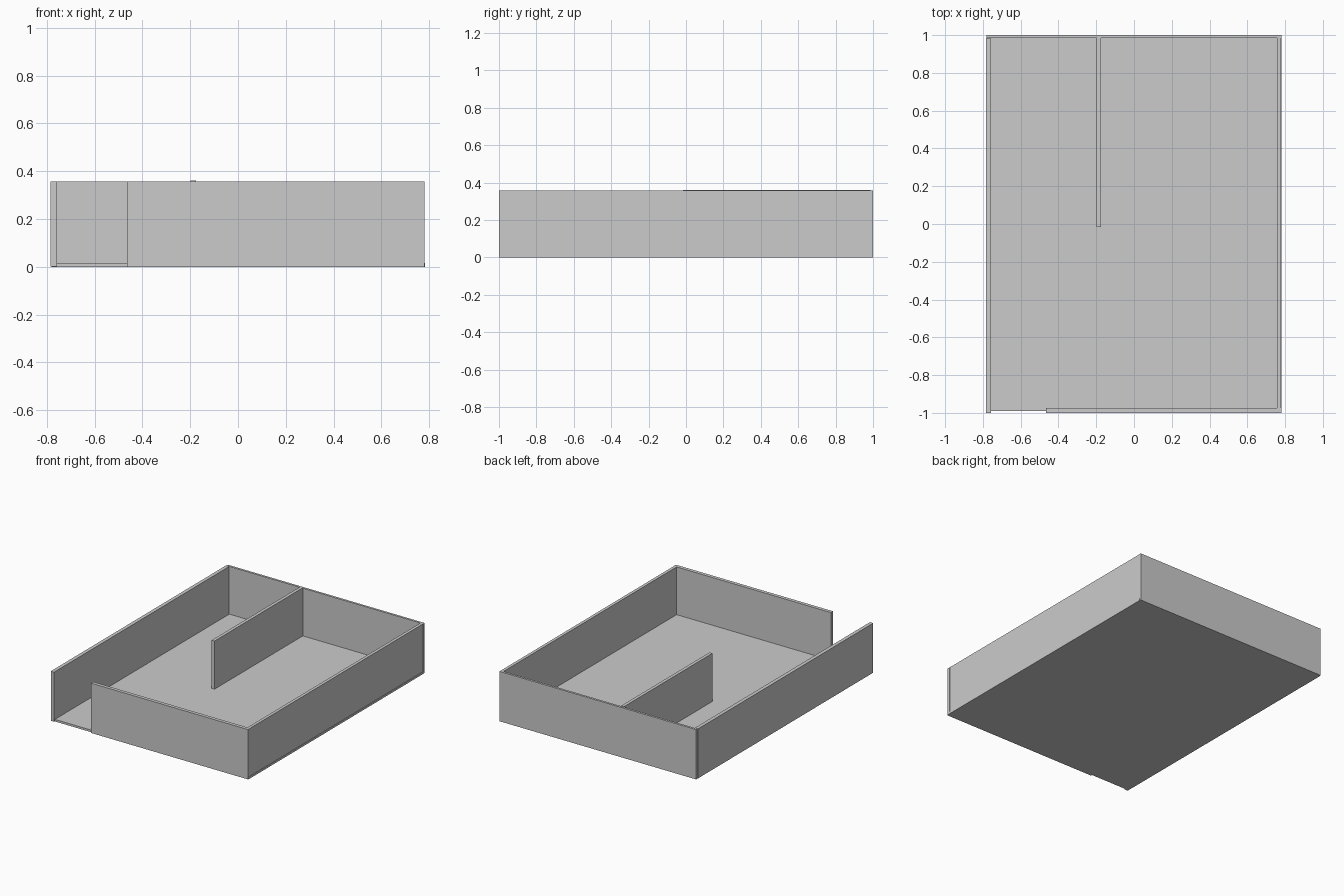
import bpy

if "Cube" in bpy.data.objects:
    bpy.data.objects.remove(bpy.data.objects["Cube"])


def slab(name, x0, x1, y0, y1, z0, z1):
    """Axis-aligned box from its limits."""
    bpy.ops.mesh.primitive_cube_add(size=1, location=((x0 + x1) / 2, (y0 + y1) / 2, (z0 + z1) / 2))
    ob = bpy.context.object
    ob.name = name
    ob.scale = (x1 - x0, y1 - y0, z1 - z0)
    bpy.ops.object.transform_apply(location=False, rotation=False, scale=True)
    return ob


H = 0.357  # wall height

# Base
slab("floor", -0.78, 0.782, -0.99, 0.99, 0.0, 0.015)

# Outer walls, with a doorway at the front left
slab("left_wall", -0.784, -0.758, -1.0, 0.982, 0.002, H)
slab("right_wall", 0.757, 0.779, -0.998, 0.985, 0.005, H)
slab("back_wall", -0.78, 0.78, 0.984, 1.0, 0.0, H)
slab("front_wall", -0.465, 0.78, -1.0, -0.975, 0.0, H)

# Inner partition standing from the back wall
slab("partition_wall", -0.198, -0.175, -0.015, 0.986, 0.005, H + 0.003)
